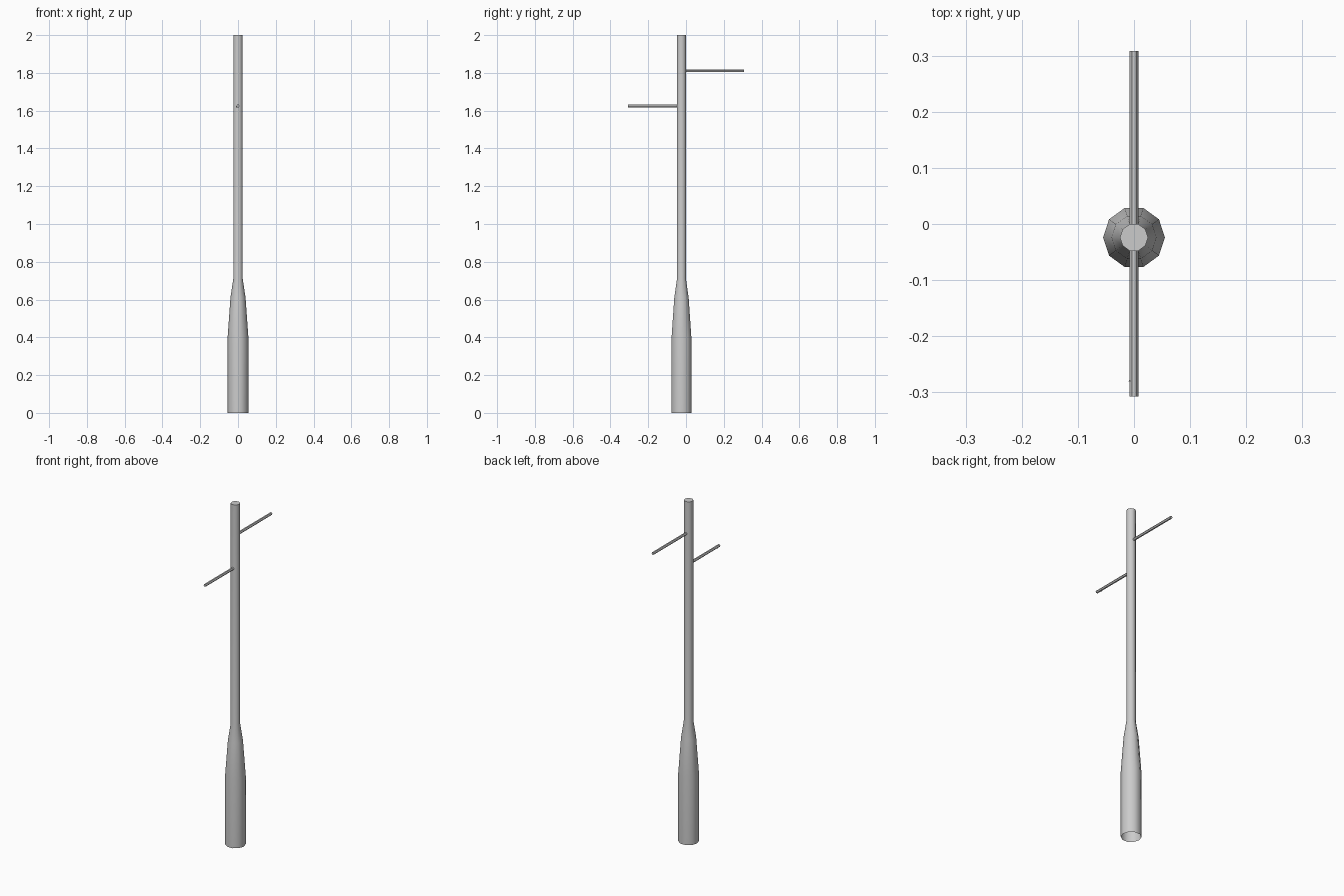
import bpy, bmesh, math
from mathutils import Matrix, Vector

if "Cube" in bpy.data.objects:
    bpy.data.objects.remove(bpy.data.objects["Cube"])

POLE_Y = -0.024


def finish(name, bm, smooth_angle=40):
    bmesh.ops.recalc_face_normals(bm, faces=bm.faces)
    mesh = bpy.data.meshes.new(name)
    bm.to_mesh(mesh)
    bm.free()
    obj = bpy.data.objects.new(name, mesh)
    bpy.context.collection.objects.link(obj)
    bpy.ops.object.select_all(action='DESELECT')
    obj.select_set(True)
    bpy.context.view_layer.objects.active = obj
    bpy.ops.object.shade_smooth_by_angle(angle=math.radians(smooth_angle))
    return obj


def rod(name, start, end, radius, sides, smooth_angle=30):
    # Straight capped prism between two points
    start, end = Vector(start), Vector(end)
    axis = end - start
    bm = bmesh.new()
    bmesh.ops.create_cone(bm, cap_ends=True, segments=sides, radius1=radius,
                          radius2=radius, depth=axis.length)
    # Put a corner on the x axis whatever the primitive's start angle
    first = bm.verts[:][0].co
    spin = Matrix.Rotation(-math.atan2(first.y, first.x), 4, 'Z')
    turn = Vector((0, 0, 1)).rotation_difference(axis).to_matrix().to_4x4()
    bm.transform(Matrix.Translation((start + end) / 2) @ turn @ spin)
    return finish(name, bm, smooth_angle)


# Ten-sided pole, wide at the foot, open underneath and capped on top
profile = [(0.055, 0), (0.055, 0.4), (0.04, 0.61), (0.025, 0.71), (0.025, 2.0)]
SIDES = 10
bm = bmesh.new()
rings = []
for r, z in profile:
    rings.append([bm.verts.new((r * math.cos(math.tau * i / SIDES),
                                POLE_Y + r * math.sin(math.tau * i / SIDES), z))
                  for i in range(SIDES)])
for low, high in zip(rings, rings[1:]):
    for i in range(SIDES):
        j = (i + 1) % SIDES
        bm.faces.new((low[i], low[j], high[j], high[i]))
bm.faces.new(rings[-1])
finish("pole", bm)

# Thin hexagonal side arms at two heights
rod("back_arm", (0, -0.005, 1.812), (0, 0.308, 1.812), 0.008, 6)
rod("front_arm", (0, -0.043, 1.625), (0, -0.307, 1.625), 0.008, 6)

# Tiny pin near the tip of the front arm
rod("arm_pin", (-0.0075, -0.28, 1.617), (-0.0075, -0.28, 1.626), 0.002, 6)
